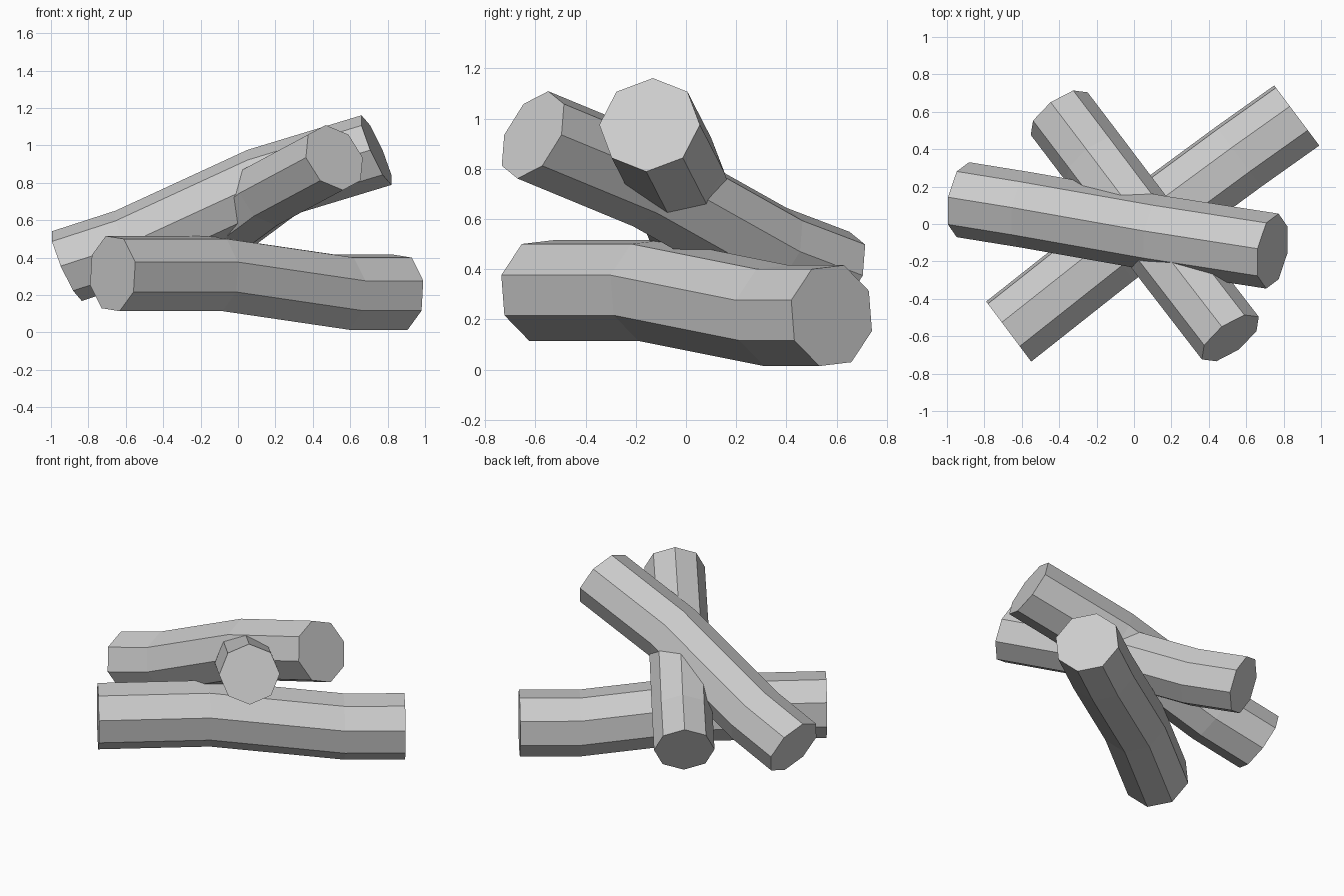
import bpy
import bmesh
from math import sin, cos, radians
from mathutils import Vector

old = bpy.data.objects.get("Cube")
if old:
    bpy.data.objects.remove(old, do_unlink=True)

# Single bark colour
bark = bpy.data.materials.new("grey_wood")
bark.use_nodes = True
colour = (0.6, 0.6, 0.6, 1)
bark.diffuse_color = colour
bark.node_tree.nodes["Principled BSDF"].inputs["Base Color"].default_value = colour


def make_log(name, centres, facing, radius, roll, sides=8):
    """Sweep parallel polygon rings along the centres; facing is the ring normal."""
    normal = Vector(facing).normalized()
    side = normal.cross(Vector((0, 0, 1))).normalized()
    up = side.cross(normal)
    bm = bmesh.new()
    rings = []
    for centre in centres:
        ring = []
        for i in range(sides):
            a = radians(roll) + radians(360) * i / sides
            ring.append(bm.verts.new(Vector(centre) + radius * (side * sin(a) + up * cos(a))))
        rings.append(ring)
    for lower, upper in zip(rings, rings[1:]):
        for i in range(sides):
            j = (i + 1) % sides
            bm.faces.new((lower[i], lower[j], upper[j], upper[i]))
    bm.faces.new(rings[0])
    bm.faces.new(rings[-1])
    bmesh.ops.recalc_face_normals(bm, faces=bm.faces)
    mesh = bpy.data.meshes.new(name)
    bm.to_mesh(mesh)
    bm.free()
    mesh.materials.append(bark)
    obj = bpy.data.objects.new(name, mesh)
    bpy.context.collection.objects.link(obj)


# Log lying on the ground
make_log("bottom_log",
         [(-0.67, -0.575, 0.315), (-0.12, -0.14, 0.315), (0.56, 0.36, 0.215), (0.87, 0.58, 0.215)],
         (0.8, 0.6, 0), 0.21, 28)

# Log leaning across the ground log
make_log("middle_log",
         [(0.515, -0.61, 0.935), (0.16, -0.15, 0.745), (-0.21, 0.34, 0.47), (-0.4, 0.59, 0.375)],
         (-0.6, 0.8, -0.44), 0.19, 0)

# Log resting over both
make_log("top_log",
         [(0.74, -0.145, 0.975), (0.13, -0.05, 0.79), (-0.575, 0.075, 0.465), (-0.915, 0.13, 0.355)],
         (-1, 0.166, -0.44), 0.203, 0)
